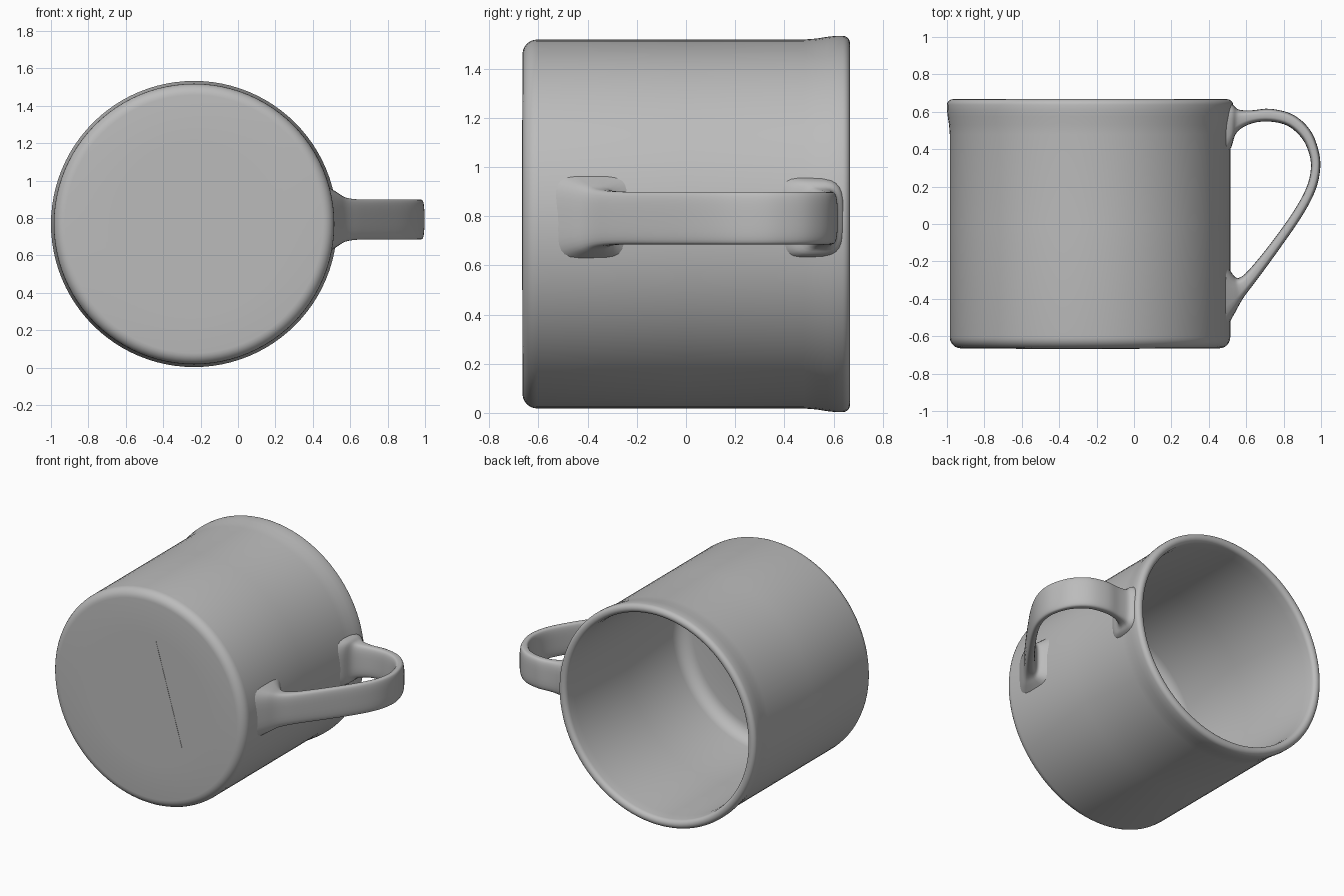
import bpy, bmesh, math
from mathutils import Vector

if "Cube" in bpy.data.objects:
    bpy.data.objects.remove(bpy.data.objects["Cube"])

CX, CZ = -0.235, 0.768      # axis of the cup, running along y
SEG = 96

clay = bpy.data.materials.new("grey clay")
clay.diffuse_color = (0.5, 0.5, 0.5, 1)
clay.use_nodes = True
clay.node_tree.nodes["Principled BSDF"].inputs["Base Color"].default_value = clay.diffuse_color


def finish(name, bm, angle=40):
    bmesh.ops.recalc_face_normals(bm, faces=bm.faces)
    me = bpy.data.meshes.new(name)
    bm.to_mesh(me)
    bm.free()
    ob = bpy.data.objects.new(name, me)
    bpy.context.collection.objects.link(ob)
    me.materials.append(clay)
    bpy.ops.object.select_all(action='DESELECT')
    ob.select_set(True)
    bpy.context.view_layer.objects.active = ob
    bpy.ops.object.shade_smooth_by_angle(angle=math.radians(angle))
    return ob


def bridge(bm, a, b):
    n = len(a)
    for i in range(n):
        bm.faces.new((a[i], a[(i + 1) % n], b[(i + 1) % n], b[i]))


def arc(r, y, rad, a0, a1, n=6):
    """Points of a fillet around (r, y), angles in degrees."""
    angles = [math.radians(a0 + (a1 - a0) * i / n) for i in range(n + 1)]
    return [(r + rad * math.cos(t), y + rad * math.sin(t)) for t in angles]


def spline(keys, steps):
    """Catmull-Rom curve through tuples of any length."""
    out = []
    for i in range(len(keys) - 1):
        p = [keys[max(0, min(len(keys) - 1, i + k))] for k in (-1, 0, 1, 2)]
        for s in range(steps):
            t = s / steps
            out.append([0.5 * (2 * b + (c - a) * t + (2 * a - 5 * b + 4 * c - d) * t * t
                               + (3 * b - a - 3 * c + d) * t ** 3)
                        for a, b, c, d in zip(*p)])
    out.append(list(keys[-1]))
    return out


# Cup: outer wall, flared rounded rim, inner wall and filleted floor
profile = [(0.45, -0.665)]
profile += arc(0.69, -0.605, 0.06, -90, 0)
profile += [(0.75, 0.0), (0.75, 0.48), (0.754, 0.53), (0.761, 0.575), (0.765, 0.61)]
profile += arc(0.735, 0.637, 0.03, 0, 180, 10)
profile += [(0.70, 0.58), (0.70, 0.0)]
profile += arc(0.61, -0.51, 0.09, 0, -90)
profile += [(0.40, -0.60)]

bm = bmesh.new()
rings = [[bm.verts.new((CX + r * math.cos(2 * math.pi * i / SEG), y,
                        CZ + r * math.sin(2 * math.pi * i / SEG)))
          for i in range(SEG)] for r, y in profile]
for a, b in zip(rings, rings[1:]):
    bridge(bm, a, b)
bm.faces.new(rings[0])
bm.faces.new(rings[-1])
finish("cup", bm)

# Handle: outer x, outer y, inner x, inner y, half width of each section
sections = [
    (0.475, 0.650, 0.475, 0.340, 0.17),
    (0.525, 0.640, 0.520, 0.410, 0.15),
    (0.560, 0.612, 0.550, 0.490, 0.122),
    (0.630, 0.608, 0.630, 0.538, 0.109),
    (0.730, 0.616, 0.730, 0.547, 0.107),
    (0.850, 0.585, 0.825, 0.523, 0.107),
    (0.940, 0.505, 0.900, 0.455, 0.107),
    (0.985, 0.400, 0.938, 0.370, 0.107),
    (0.996, 0.300, 0.945, 0.290, 0.107),
    (0.970, 0.180, 0.920, 0.190, 0.107),
    (0.900, 0.045, 0.848, 0.060, 0.107),
    (0.780, -0.130, 0.730, -0.105, 0.107),
    (0.660, -0.295, 0.615, -0.245, 0.108),
    (0.585, -0.395, 0.560, -0.288, 0.118),
    (0.540, -0.475, 0.525, -0.265, 0.142),
    (0.475, -0.590, 0.475, -0.180, 0.18),
]
HZ, N = 0.792, 28


def rounded(t, power):
    return math.copysign(abs(t) ** power, t)


bm = bmesh.new()
rings = []
for ox, oy, ix, iy, w in spline(sections, 4):
    mid = Vector(((ox + ix) / 2, (oy + iy) / 2, HZ))
    half = Vector(((ox - ix) / 2, (oy - iy) / 2, 0))
    ring = []
    for i in range(N):
        a = 2 * math.pi * (i + 0.5) / N
        ring.append(bm.verts.new(mid + half * rounded(math.cos(a), 0.5)
                                 + Vector((0, 0, w * rounded(math.sin(a), 0.6)))))
    rings.append(ring)
for a, b in zip(rings, rings[1:]):
    bridge(bm, a, b)
bm.faces.new(rings[0])
bm.faces.new(rings[-1])
finish("handle", bm, 60)

# Thin triangular mark on the base
bm = bmesh.new()
corners = [(-0.17, 1.19), (0.03, 0.50), (-0.60, 0.58), (-0.63, 0.69)]
front, back = [[bm.verts.new((x, y, z)) for x, z in corners] for y in (-0.667, -0.662)]
bridge(bm, front, back)
bm.faces.new(front)
bm.faces.new(back)
finish("base_mark", bm, 30)
